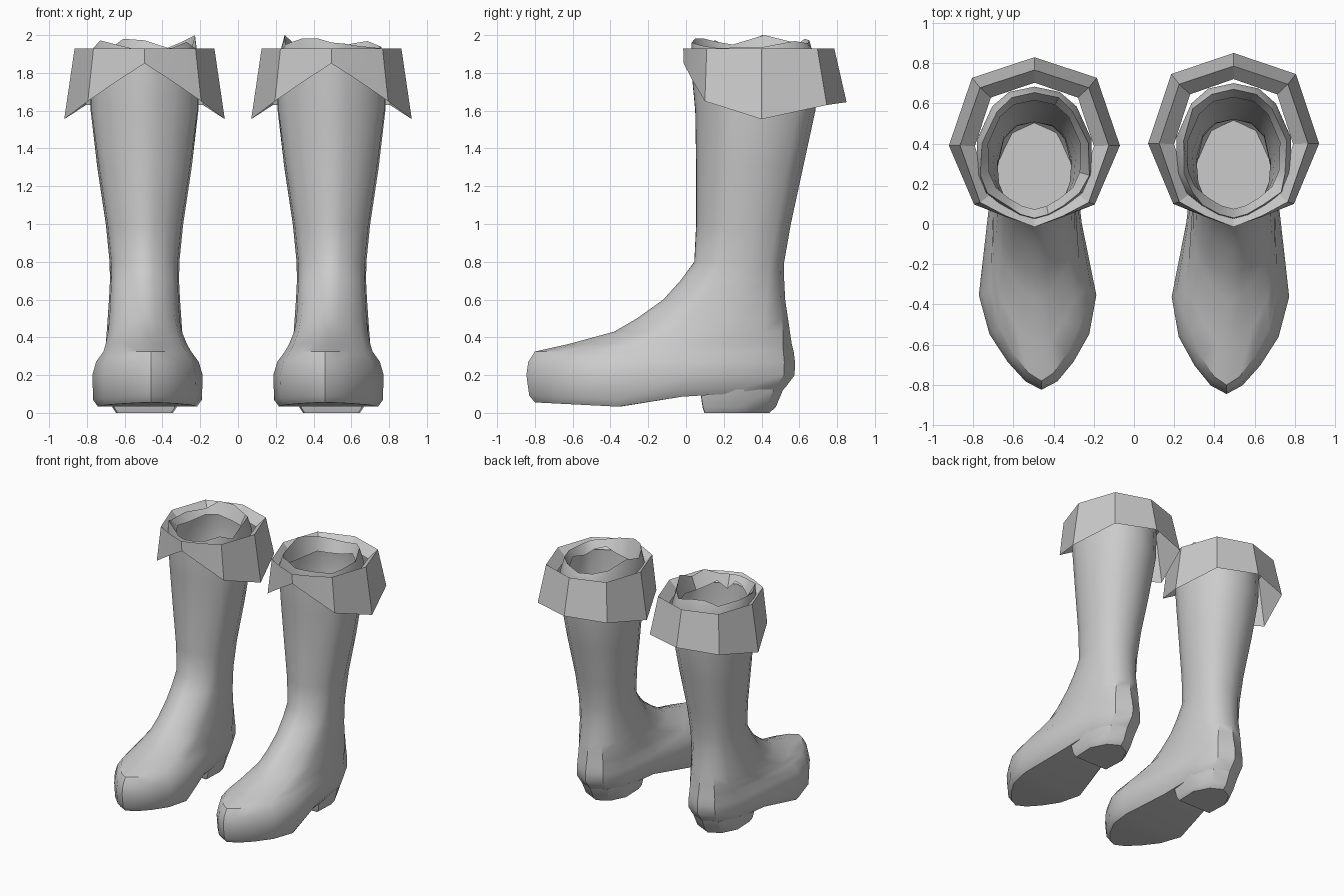
import bpy, bmesh, random
from math import radians

if "Cube" in bpy.data.objects:
    bpy.data.objects.remove(bpy.data.objects["Cube"])

random.seed(4)
grey = bpy.data.materials.new("plain grey")
grey.diffuse_color = (0.6, 0.6, 0.6, 1)
grey.use_nodes = True
grey.node_tree.nodes["Principled BSDF"].inputs["Base Color"].default_value = grey.diffuse_color


def lerp_table(table, v):
    for (a, p), (b, q) in zip(table, table[1:]):
        if v <= b:
            return p + (q - p) * max(0, (v - a) / (b - a))
    return table[-1][1]


def loft(name, rings, cap_first=False, cap_last=False, angle=35):
    """Skin a stack of closed rings that all have the same point count."""
    bm = bmesh.new()
    rows = [[bm.verts.new(p) for p in r] for r in rings]
    n = len(rows[0])
    for a, b in zip(rows, rows[1:]):
        for i in range(n):
            j = (i + 1) % n
            bm.faces.new((a[i], a[j], b[j], b[i]))
    # caps run across from one side to the other
    for row, use in ((rows[0], cap_first), (rows[-1], cap_last)):
        if use:
            for i in range(n // 2):
                q = [row[i], row[i + 1], row[(n - i - 1) % n], row[(n - i) % n]]
                q = list(dict.fromkeys(q))
                if len(q) > 2:
                    bm.faces.new(q)
    bmesh.ops.recalc_face_normals(bm, faces=bm.faces[:])
    mesh = bpy.data.meshes.new(name)
    bm.to_mesh(mesh)
    bm.free()
    mesh.materials.append(grey)
    ob = bpy.data.objects.new(name, mesh)
    bpy.context.collection.objects.link(ob)
    bpy.ops.object.select_all(action='DESELECT')
    ob.select_set(True)
    bpy.context.view_layer.objects.active = ob
    bpy.ops.object.shade_smooth_by_angle(angle=radians(angle))
    return ob


def both_sides(half):
    """Close a half outline (front centre to back centre) into a ring."""
    return half + [(-x, y, z) for x, y, z in half[-2:0:-1]]


def outline(z, yf, yb, wf, wm, wh):
    half = [(0, 0), (.03, .27 * wf), (.1, .56 * wf), (.2, .85 * wf), (.34, wf),
            (.6, wm), (.85, wh), (.96, .6 * wh), (1, 0)]
    return both_sides([(w, yf + u * (yb - yf), z) for u, w in half])


def place(ring, side, ys):
    """Move a ring to its boot; the toes turn slightly inward."""
    return [(side * (.495 + x - .035 * min(1, max(0, -y / .8))), y * ys, z)
            for x, y, z in ring]


# horizontal slices: z, front y, back y, ball / middle / heel half widths
slices = [
    (.20, -.845, .575, .292, .235, .195), (.27, -.835, .577, .272, .225, .195),
    (.325, -.80, .57, .232, .21, .19), (.365, -.62, .56, .215, .205, .185),
    (.43, -.38, .55, .195, .2, .175), (.50, -.26, .54, .185, .195, .165),
    (.60, -.12, .525, .18, .188, .155), (.70, -.03, .52, .175, .183, .15),
    (.80, .045, .52, .175, .185, .15), (1.0, .055, .555, .195, .205, .16),
    (1.3, .055, .62, .24, .25, .19), (1.6, .05, .685, .28, .285, .21),
    (1.86, .025, .70, .285, .285, .21),
]
sole_curve = [(-.85, .058), (-.3, .03), (0, .09), (.08, .105), (1, .105)]

# half outline of the cuff: x, y at hem, hem height
hem = [(0, -.012, 1.85), (.14, .035, 1.76), (.3, .1, 1.65), (.425, .4, 1.555),
       (.31, .745, 1.63), (0, .85, 1.645)]
# half outline of the cuff's upper edge
brim = [(0, -.015), (.14, .04), (.27, .11), (.37, .4), (.27, .695), (0, .785)]

for side, label, ys in ((-1, "left", .975), (1, "right", 1.0)):
    # boot: sole edge, upper, shaft, ragged rim folded inward
    base = [(x, y, lerp_table(sole_curve, y))
            for x, y, z in outline(0, -.80, .50, .262, .19, .175)]
    welt = [(x, y, lerp_table(sole_curve, y) + .035)
            for x, y, z in outline(0, -.83, .53, .288, .215, .19)]
    rings = [base, welt] + [outline(*s) for s in slices]
    rim = [(x * random.uniform(.9, 1.05), y, random.uniform(1.92, 1.985))
           for x, y, z in outline(0, .03, .67, .265, .265, .2)]
    x, y, z = rim[11]
    rim[11] = (x, y, 2.0)
    fold = [(x, y, random.uniform(1.82, 1.9))
            for x, y, z in outline(0, .075, .63, .225, .23, .17)]
    rings += [rim, fold]
    loft(label + "_boot", [place(r, side, ys) for r in rings], cap_first=True)

    # heel block
    def heel_ring(z, yf, yb, w):
        half = [(0, yf), (w * .95, yf), (w, (yf + yb) / 2), (w * .6, yb - .05), (0, yb)]
        return both_sides([(a, b, z) for a, b in half])
    loft(label + "_heel",
         [place(r, side, ys) for r in (heel_ring(0, .1, .44, .15),
          heel_ring(.03, .09, .475, .17), heel_ring(.125, .075, .515, .188))],
         cap_first=True, cap_last=True)

    # cuff: flared band with a lining sloping in to the shaft
    lining = [(x * .8, .38 + (y - .38) * .84, 1.86) for x, y in brim]
    cuff = [both_sides(hem), both_sides([(x, y, 1.93) for x, y in brim]),
            both_sides(lining)]
    loft(label + "_cuff", [place(r, side, ys) for r in cuff], angle=25)
